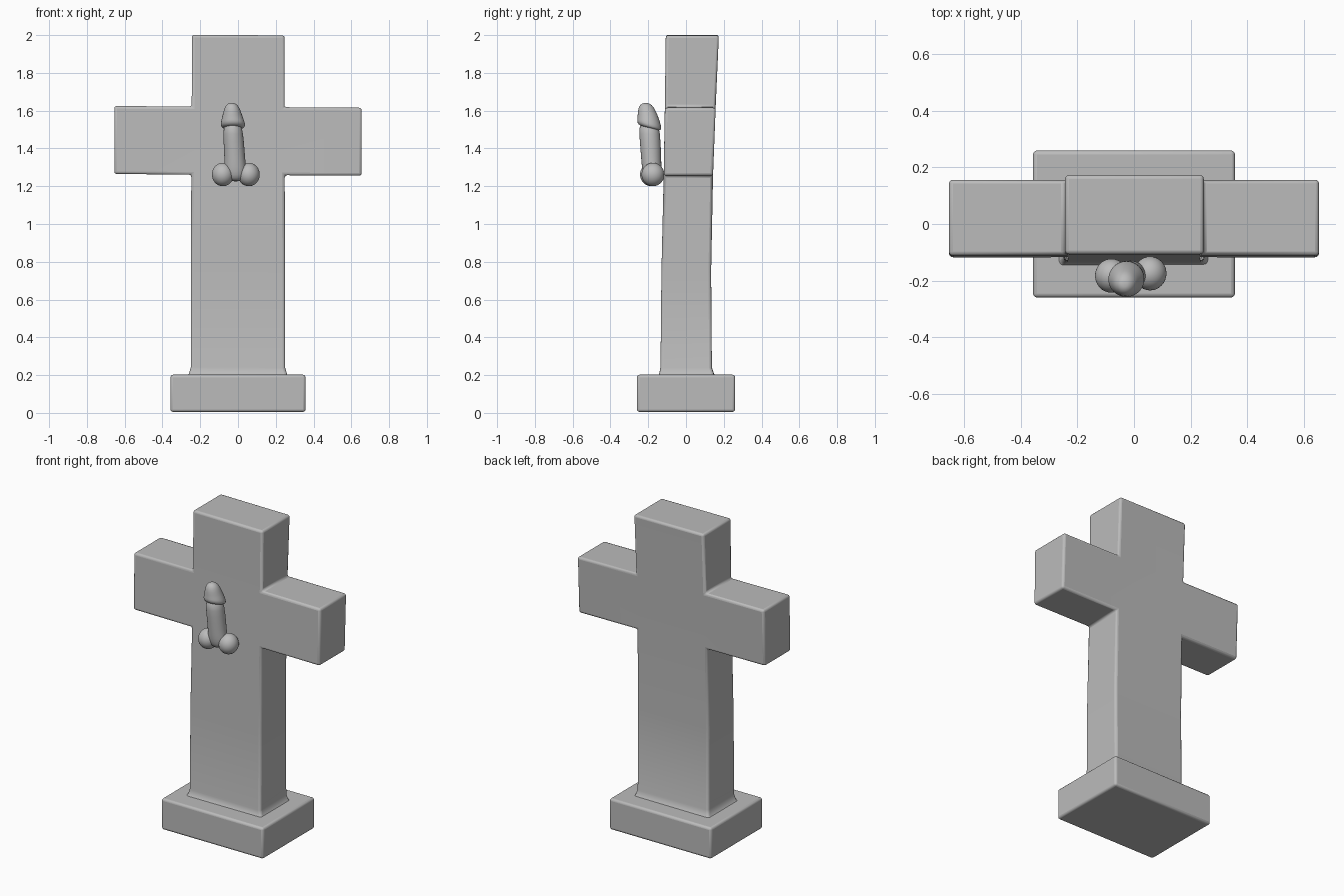
import bpy, bmesh, math
from mathutils import Vector

if "Cube" in bpy.data.objects:
    bpy.data.objects.remove(bpy.data.objects["Cube"])

stone = bpy.data.materials.new("grey stone")
stone.diffuse_color = (0.5, 0.5, 0.5, 1)
stone.use_nodes = True
stone.node_tree.nodes["Principled BSDF"].inputs["Base Color"].default_value = stone.diffuse_color


def finish(name, bm, bevel=0.0, subsurf=0, angle=40):
    bmesh.ops.recalc_face_normals(bm, faces=bm.faces)
    me = bpy.data.meshes.new(name)
    bm.to_mesh(me)
    bm.free()
    ob = bpy.data.objects.new(name, me)
    bpy.context.collection.objects.link(ob)
    me.materials.append(stone)
    if bevel:
        m = ob.modifiers.new("worn_edges", 'BEVEL')
        m.width, m.segments, m.limit_method = bevel, 3, 'ANGLE'
    if subsurf:
        m = ob.modifiers.new("smooth", 'SUBSURF')
        m.levels = m.render_levels = subsurf
    bpy.ops.object.select_all(action='DESELECT')
    ob.select_set(True)
    bpy.context.view_layer.objects.active = ob
    bpy.ops.object.shade_smooth_by_angle(angle=math.radians(angle))
    return ob


# plinth
bm = bmesh.new()
bmesh.ops.create_cube(bm, size=1)
for v in bm.verts:
    v.co = Vector((v.co.x * 0.715, v.co.y * 0.52, 0.005 + (v.co.z + 0.5) * 0.197))
finish("plinth", bm, bevel=0.014)

# cross body: rows of (z, half width, front y, back y), flared at the foot
rows = [(0.19, 0.275, -0.155, 0.16), (0.205, 0.26, -0.142, 0.148),
        (0.24, 0.25, -0.135, 0.137), (0.75, 0.25, -0.13, 0.133),
        (1.26, 0.247, -0.118, 0.132), (1.62, 0.245, -0.112, 0.157),
        (2.0, 0.247, -0.107, 0.174)]
ARM = 4  # row where the arms begin
bm = bmesh.new()
grid = {}
for r, (z, w, front, back) in enumerate(rows):
    if r == ARM:
        back = 0.143
    for c, x in enumerate((-0.655, -w, w, 0.655)):
        if c in (1, 2) or r in (ARM, ARM + 1):
            tilt = -0.007 * x
            top_w = 0.006 if r == 6 and c == 1 else 0
            grid[r, c] = [bm.verts.new((x + top_w * 0.5, y, z + tilt))
                          for y in (front, back)]
cells = [(r, 1) for r in range(6)] + [(ARM, 0), (ARM, 2)]
for r, c in cells:
    ring = [(r, c), (r, c + 1), (r + 1, c + 1), (r + 1, c)]
    for side in (0, 1):
        bm.faces.new([grid[k][side] for k in ring])
# side walls around the open outline
for e in [e for e in bm.edges if len(e.link_faces) == 1]:
    a, b = e.verts
    key = {v: k for k, vs in grid.items() for v in vs}
    if grid[key[a]][0] is a:
        bm.faces.new([a, b, grid[key[b]][1], grid[key[a]][1]])
finish("cross_body", bm, bevel=0.014, angle=35)


def tube(name, rings, n=20):
    """Smooth closed tube through rings of (x, y, z, rx, ry)."""
    bm = bmesh.new()
    loops = []
    for x, y, z, rx, ry in rings:
        loops.append([bm.verts.new((x + rx * math.cos(t), y + ry * math.sin(t), z))
                      for t in (2 * math.pi * i / n for i in range(n))])
    for a, b in zip(loops, loops[1:]):
        for i in range(n):
            j = (i + 1) % n
            bm.faces.new((a[i], a[j], b[j], b[i]))
    bm.faces.new(loops[0])
    bm.faces.new(loops[-1])
    return finish(name, bm, subsurf=1, angle=80)


# carved ornament: upright stem
tube("ornament_stem", [
    (-0.012, -0.175, 1.225, 0.025, 0.02), (-0.013, -0.177, 1.24, 0.052, 0.045),
    (-0.014, -0.18, 1.28, 0.062, 0.052), (-0.016, -0.183, 1.32, 0.056, 0.053),
    (-0.02, -0.187, 1.40, 0.055, 0.055), (-0.026, -0.193, 1.48, 0.054, 0.056),
    (-0.029, -0.197, 1.54, 0.045, 0.05)])

# carved ornament: cap, its rim sloped with depth
cap = tube("ornament_cap", [
    (-0.026, -0.192, 1.508, 0.045, 0.045), (-0.026, -0.192, 1.512, 0.062, 0.062),
    (-0.027, -0.195, 1.53, 0.067, 0.066), (-0.029, -0.2, 1.56, 0.057, 0.057),
    (-0.031, -0.207, 1.595, 0.047, 0.049), (-0.032, -0.211, 1.622, 0.037, 0.039),
    (-0.033, -0.213, 1.637, 0.022, 0.023), (-0.033, -0.213, 1.641, 0.008, 0.008)])
for v in cap.data.vertices:
    if v.co.z < 1.55:
        v.co.z -= (v.co.y + 0.195) * 0.25

# carved ornament: two rounded lobes at the foot
for name, x, y in (("ornament_lobe_left", -0.08, -0.183), ("ornament_lobe_right", 0.057, -0.175)):
    bm = bmesh.new()
    bmesh.ops.create_uvsphere(bm, u_segments=32, v_segments=20, radius=1)
    for v in bm.verts:
        v.co = Vector((x + v.co.x * 0.058, y + v.co.y * 0.06, 1.262 + v.co.z * 0.062))
    finish(name, bm, angle=80)
